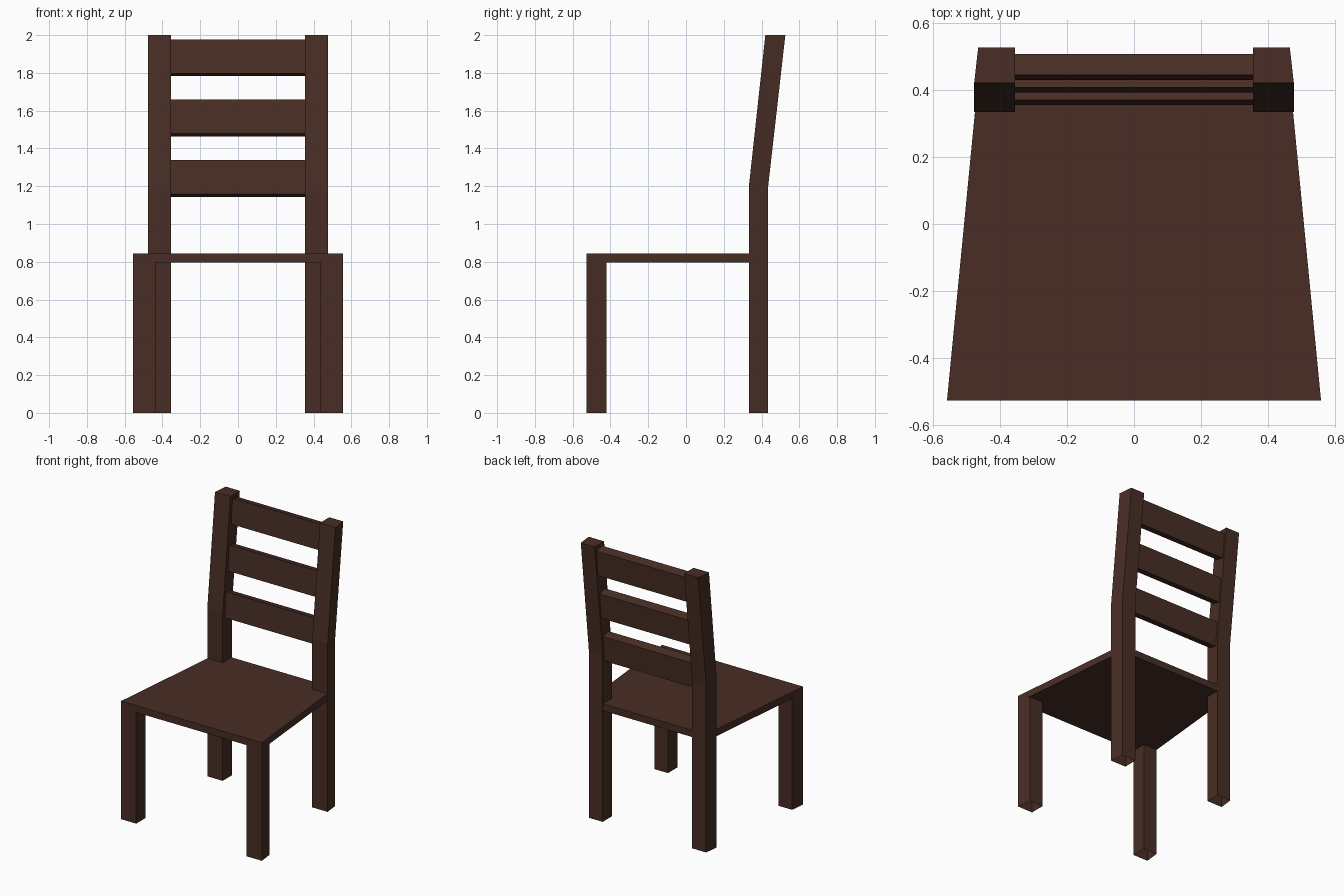
import bpy, bmesh

if "Cube" in bpy.data.objects:
    bpy.data.objects.remove(bpy.data.objects["Cube"])

wood = bpy.data.materials.new("dark brown wood")
wood.diffuse_color = (0.065, 0.027, 0.018, 1)
wood.use_nodes = True
wood.node_tree.nodes["Principled BSDF"].inputs["Base Color"].default_value = wood.diffuse_color


def loft(name, rings, cap_bottom=True, cap_top=True):
    """Join a stack of matching corner loops into one flat-sided part."""
    bm = bmesh.new()
    loops = [[bm.verts.new(p) for p in ring] for ring in rings]
    n = len(loops[0])
    for a, b in zip(loops, loops[1:]):
        for i in range(n):
            j = (i + 1) % n
            bm.faces.new((a[i], a[j], b[j], b[i]))
    if cap_bottom:
        bm.faces.new(loops[0][::-1])
    if cap_top:
        bm.faces.new(loops[-1])
    mesh = bpy.data.meshes.new(name)
    bm.to_mesh(mesh)
    bm.free()
    mesh.materials.append(wood)
    obj = bpy.data.objects.new(name, mesh)
    bpy.context.collection.objects.link(obj)
    return obj


def leg_ring(side, inner, outer, y0, y1, z):
    """Leg section: the outer face follows the tapered seat side."""
    back = outer - 0.012
    ring = [(inner, y0, z), (outer, y0, z), (back, y1, z), (inner, y1, z)]
    if side < 0:
        ring = [(-x, y, h) for x, y, h in ring][::-1]
    return ring


# Seat: tapered board, wider at the front
def seat_ring(z):
    return [(-0.557, -0.526, z), (0.557, -0.526, z),
            (0.464, 0.434, z), (-0.464, 0.434, z)]


loft("seat", [seat_ring(0.795), seat_ring(0.844)])

# Legs, with open undersides
for side, label in ((-1, "left"), (1, "right")):
    loft(f"front_leg_{label}",
         [leg_ring(side, 0.437, 0.557, -0.526, -0.42, z) for z in (0, 0.796)],
         cap_bottom=False, cap_top=False)
    # Back leg bends backwards above the seat
    loft(f"back_leg_{label}",
         [leg_ring(side, 0.354, 0.476, y0, y1, z)
          for z, y0, y1 in ((0, 0.333, 0.435), (1.2, 0.333, 0.435),
                            (2.0, 0.42, 0.526))],
         cap_bottom=False)

# Three leaning back slats between the posts
for i in range(3):
    y, z = 0.355 + 0.037 * i, 1.158 + 0.32 * i
    rings = []
    for dy, dz in ((0, 0), (0.015, 0.18)):
        front, back = (y + dy, z + dz), (y + dy + 0.062, z + dz - 0.015)
        rings.append([(-0.356, *front), (0.356, *front),
                      (0.356, *back), (-0.356, *back)])
    loft(f"back_slat_{i + 1}", rings)
